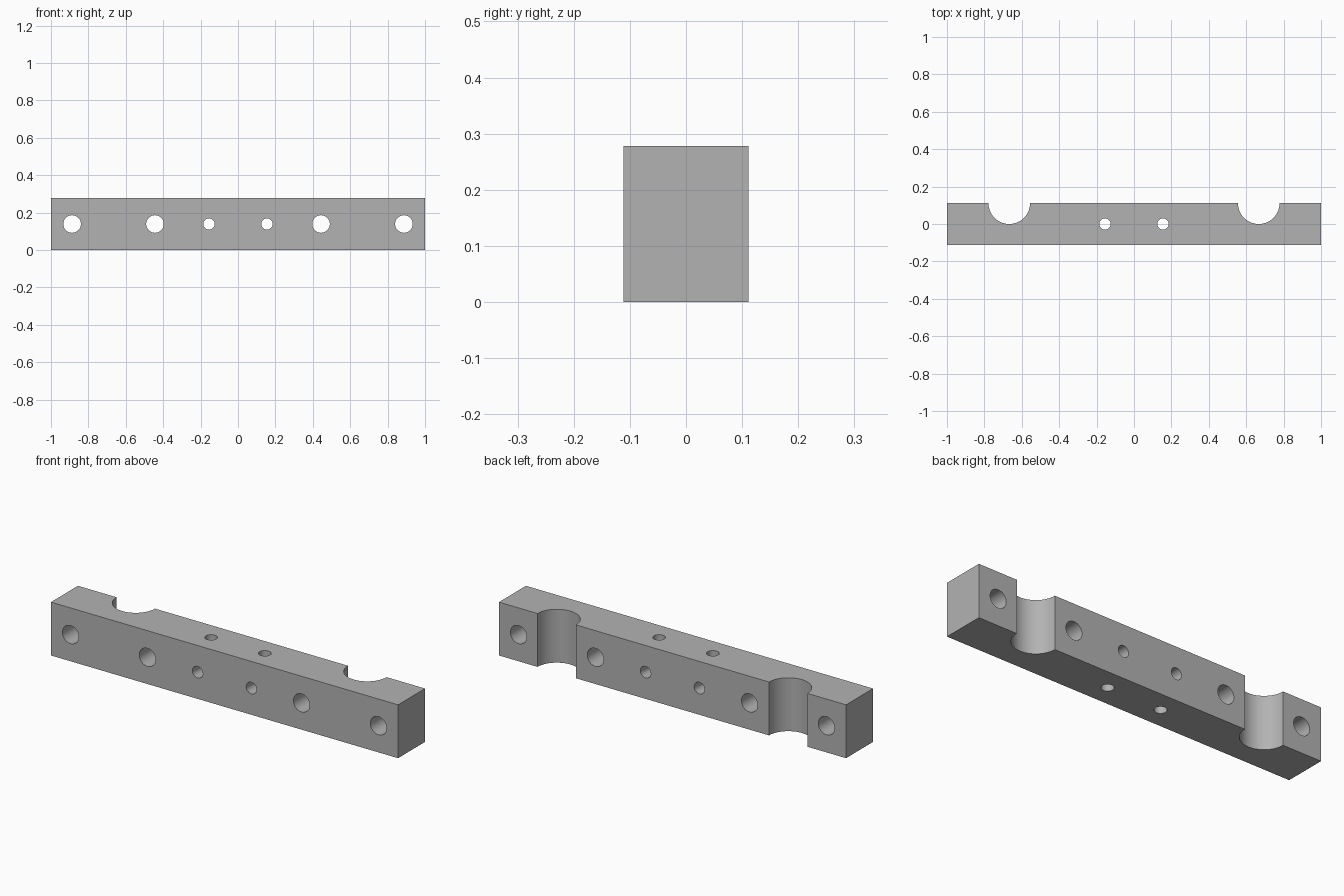
import bpy
import bmesh
from math import cos, sin, pi, radians

if "Cube" in bpy.data.objects:
    bpy.data.objects.remove(bpy.data.objects["Cube"], do_unlink=True)

HALF_LENGTH, HALF_DEPTH, HEIGHT = 1.0, 0.111, 0.278
NOTCH_X, NOTCH_RADIUS, NOTCH_STEPS = 0.667, 0.111, 32
MID = HEIGHT / 2

grey = bpy.data.materials.new("plain_grey")
grey.use_nodes = True
colour = (0.45, 0.45, 0.45, 1)
grey.diffuse_color = colour
grey.node_tree.nodes["Principled BSDF"].inputs["Base Color"].default_value = colour


def notch(centre):
    """Half-round recess in the back edge, from its +x end to its -x end."""
    angles = [pi * i / NOTCH_STEPS for i in range(NOTCH_STEPS + 1)]
    return [(centre + NOTCH_RADIUS * cos(a), HALF_DEPTH - NOTCH_RADIUS * sin(a))
            for a in angles]


# Bar: plan outline with two half-round notches, extruded upward
outline = [(-HALF_LENGTH, -HALF_DEPTH), (HALF_LENGTH, -HALF_DEPTH),
           (HALF_LENGTH, HALF_DEPTH)]
outline += notch(NOTCH_X) + notch(-NOTCH_X) + [(-HALF_LENGTH, HALF_DEPTH)]
bm = bmesh.new()
base = bm.faces.new([bm.verts.new((x, y, 0)) for x, y in outline])
top = bmesh.ops.extrude_face_region(bm, geom=[base])["geom"]
bmesh.ops.translate(bm, vec=(0, 0, HEIGHT),
                    verts=[v for v in top if isinstance(v, bmesh.types.BMVert)])
bmesh.ops.recalc_face_normals(bm, faces=bm.faces)
mesh = bpy.data.meshes.new("notched_bar")
bm.to_mesh(mesh)
bm.free()
mesh.materials.append(grey)
bar = bpy.data.objects.new("notched_bar", mesh)
bpy.context.collection.objects.link(bar)


def drill(x, radius, rotation):
    """Cut a round through-hole and discard its cutter."""
    bpy.ops.mesh.primitive_cylinder_add(vertices=48, radius=radius, depth=0.6,
                                        location=(x, 0, MID), rotation=rotation)
    cutter = bpy.context.object
    cutter.name = "hole_cutter"
    cutter.hide_render = True
    cutter.data.materials.append(grey)
    cut = bar.modifiers.new("hole", "BOOLEAN")
    cut.operation, cut.solver, cut.object = "DIFFERENCE", "EXACT", cutter
    bpy.context.view_layer.objects.active = bar
    bpy.ops.object.modifier_apply(modifier=cut.name)
    bpy.data.objects.remove(cutter, do_unlink=True)


# Bolt holes front to back, and the small vertical pair crossing them
through, upright = (pi / 2, 0, 0), (0, 0, 0)
for side in (-1, 1):
    for x, radius in ((0.887, 0.047), (0.444, 0.047), (0.155, 0.03)):
        drill(side * x, radius, through)
    drill(side * 0.155, 0.03, upright)

bpy.ops.object.select_all(action="DESELECT")
bar.select_set(True)
bpy.context.view_layer.objects.active = bar
bpy.ops.object.shade_smooth_by_angle(angle=radians(30))
